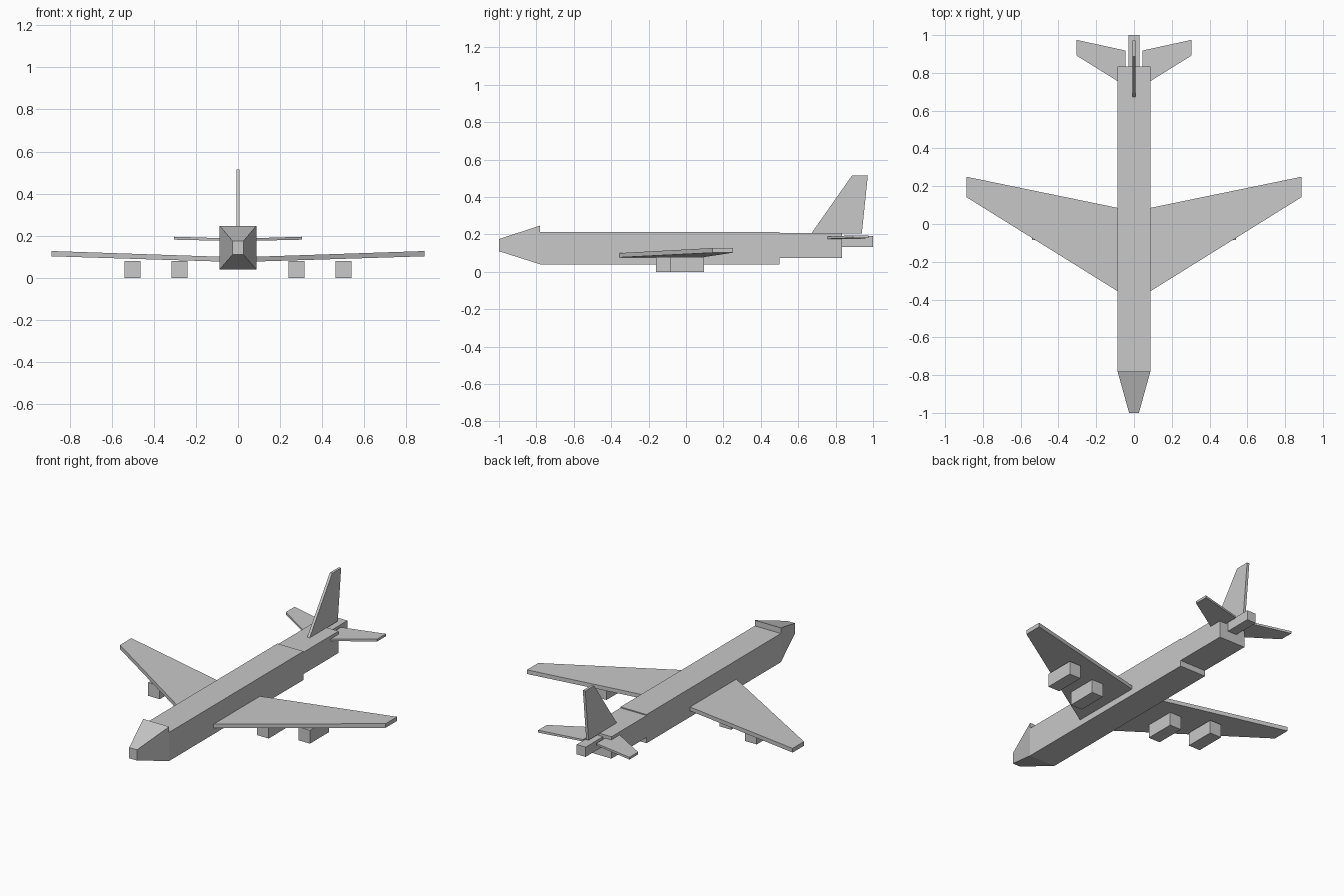
import bpy
import bmesh

cube = bpy.data.objects.get("Cube")
if cube:
    bpy.data.objects.remove(cube, do_unlink=True)

grey = bpy.data.materials.new("light grey")
grey.use_nodes = True
grey.diffuse_color = (0.58, 0.58, 0.58, 1)
grey.node_tree.nodes["Principled BSDF"].inputs["Base Color"].default_value = grey.diffuse_color


def loft(name, start, end, mirrored=False):
    """Solid between two four-cornered sections, optionally mirrored across x."""
    bm = bmesh.new()
    a = [bm.verts.new(p) for p in start]
    b = [bm.verts.new(p) for p in end]
    bm.faces.new(a)
    bm.faces.new(b)
    for i in range(4):
        j = (i + 1) % 4
        bm.faces.new((a[i], a[j], b[j], b[i]))
    bmesh.ops.recalc_face_normals(bm, faces=bm.faces)
    mesh = bpy.data.meshes.new(name)
    bm.to_mesh(mesh)
    bm.free()
    mesh.materials.append(grey)
    obj = bpy.data.objects.new(name, mesh)
    bpy.context.collection.objects.link(obj)
    if mirrored:
        mod = obj.modifiers.new("Mirror", "MIRROR")
        mod.use_mirror_merge = False
    return obj


def cross(y, x0, x1, z0, z1):
    """Rectangular section across the body."""
    return [(x0, y, z0), (x1, y, z0), (x1, y, z1), (x0, y, z1)]


def rib(x, y0, y1, z0, z1):
    """Rectangular section along a wing."""
    return [(x, y0, z0), (x, y1, z0), (x, y1, z1), (x, y0, z1)]


# Body, from nose to tail
W = 0.087
loft("nose", cross(-1, -0.026, 0.026, 0.11, 0.175), cross(-0.78, -W, W, 0.04, 0.247))
loft("fuselage", cross(-0.78, -W, W, 0.04, 0.213), cross(0.5, -W, W, 0.04, 0.213))
loft("rear_fuselage", cross(0.5, -W, W, 0.075, 0.207), cross(0.835, -W, W, 0.075, 0.207))
loft("tail_cone", cross(0.835, -0.03, 0.03, 0.133, 0.192), cross(1, -0.03, 0.03, 0.133, 0.192))

# Wings and tailplanes
loft("wings", rib(0.085, -0.357, 0.085, 0.077, 0.1), rib(0.887, 0.142, 0.25, 0.102, 0.127), True)
loft("tailplanes", rib(0.044, 0.73, 0.918, 0.175, 0.187), rib(0.305, 0.892, 0.975, 0.181, 0.195), True)

# Engine pods under each wing
for name, x, y in (("inner_engines", 0.24, -0.16), ("outer_engines", 0.463, -0.085)):
    loft(name, cross(y, x, x + 0.077, 0, 0.08), cross(y + 0.182, x, x + 0.077, 0, 0.08), True)

# Upright fin
profile = [(0.67, 0.205), (0.94, 0.205), (0.972, 0.514), (0.887, 0.514)]
loft("fin", [(-0.008, y, z) for y, z in profile], [(0.008, y, z) for y, z in profile])
